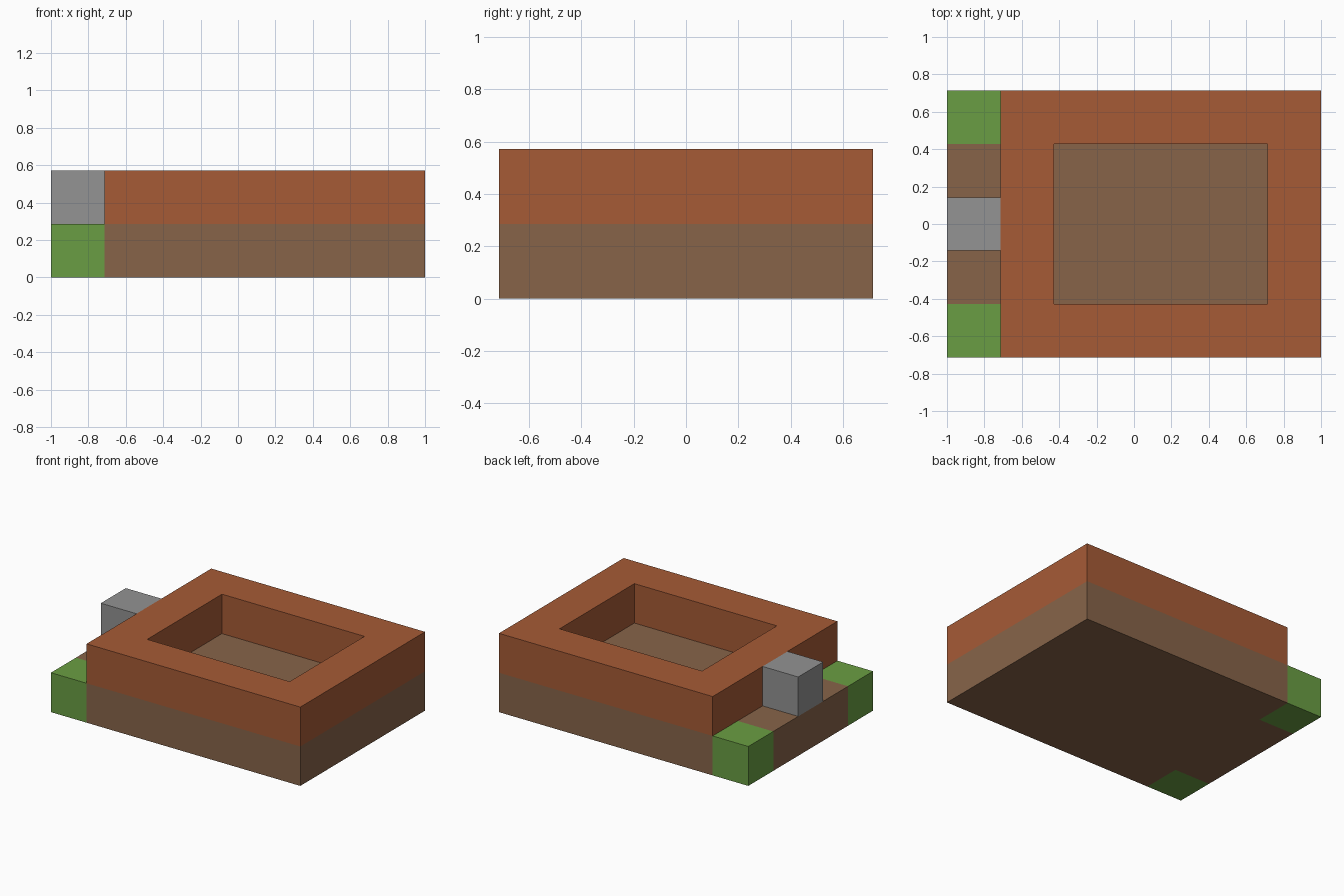
import bpy
import bmesh

U = 2 / 7  # one block of the 7 x 5 x 2 layout

old = bpy.data.objects.get("Cube")
if old:
    bpy.data.objects.remove(old, do_unlink=True)


def material(name, rgb):
    linear = [((c / 255 + 0.055) / 1.055) ** 2.4 for c in rgb]
    mat = bpy.data.materials.new(name)
    mat.use_nodes = True
    mat.diffuse_color = (*linear, 1)
    bsdf = mat.node_tree.nodes["Principled BSDF"]
    bsdf.inputs["Base Color"].default_value = (*linear, 1)
    bsdf.inputs["Roughness"].default_value = 0.9
    return mat


def slab(name, outline, level, mat, rim=0):
    """Extrude an outline, in block units, one block up; rim leaves an open frame."""
    bm = bmesh.new()
    verts = [bm.verts.new((x * U, y * U, level * U)) for x, y in outline]
    face = bm.faces.new(verts)
    bm.normal_update()
    if rim:
        bmesh.ops.inset_individual(bm, faces=[face], thickness=rim * U, use_even_offset=True)
        bmesh.ops.delete(bm, geom=[face], context='FACES')
    top = bmesh.ops.extrude_face_region(bm, geom=bm.faces[:], use_keep_orig=True)
    moved = [v for v in top["geom"] if isinstance(v, bmesh.types.BMVert)]
    bmesh.ops.translate(bm, verts=moved, vec=(0, 0, U))
    bmesh.ops.recalc_face_normals(bm, faces=bm.faces[:])
    mesh = bpy.data.meshes.new(name)
    bm.to_mesh(mesh)
    bm.free()
    mesh.materials.append(mat)
    obj = bpy.data.objects.new(name, mesh)
    bpy.context.collection.objects.link(obj)


def rect(x0, x1, y0, y1):
    return [(x0, y0), (x1, y0), (x1, y1), (x0, y1)]


soil = material("soil brown", (135, 100, 73))
clay = material("clay red", (166, 91, 54))
grass = material("grass green", (106, 158, 67))
stone = material("stone grey", (147, 147, 147))

# Ground layer, notched at two corners for the grass blocks
half = [(3.5, 2.5), (-2.5, 2.5), (-2.5, 1.5), (-3.5, 1.5)]
slab("ground", half + [(x, -y) for x, y in reversed(half)], 0, soil)

# Grass corner blocks
slab("front_grass_block", rect(-3.5, -2.5, -2.5, -1.5), 0, grass)
slab("back_grass_block", rect(-3.5, -2.5, 1.5, 2.5), 0, grass)

# Wall frame around the open room
slab("wall_frame", rect(-2.5, 3.5, -2.5, 2.5), 1, clay, rim=1)

# Stone block standing outside the wall
slab("stone_block", rect(-3.5, -2.5, -0.5, 0.5), 1, stone)
